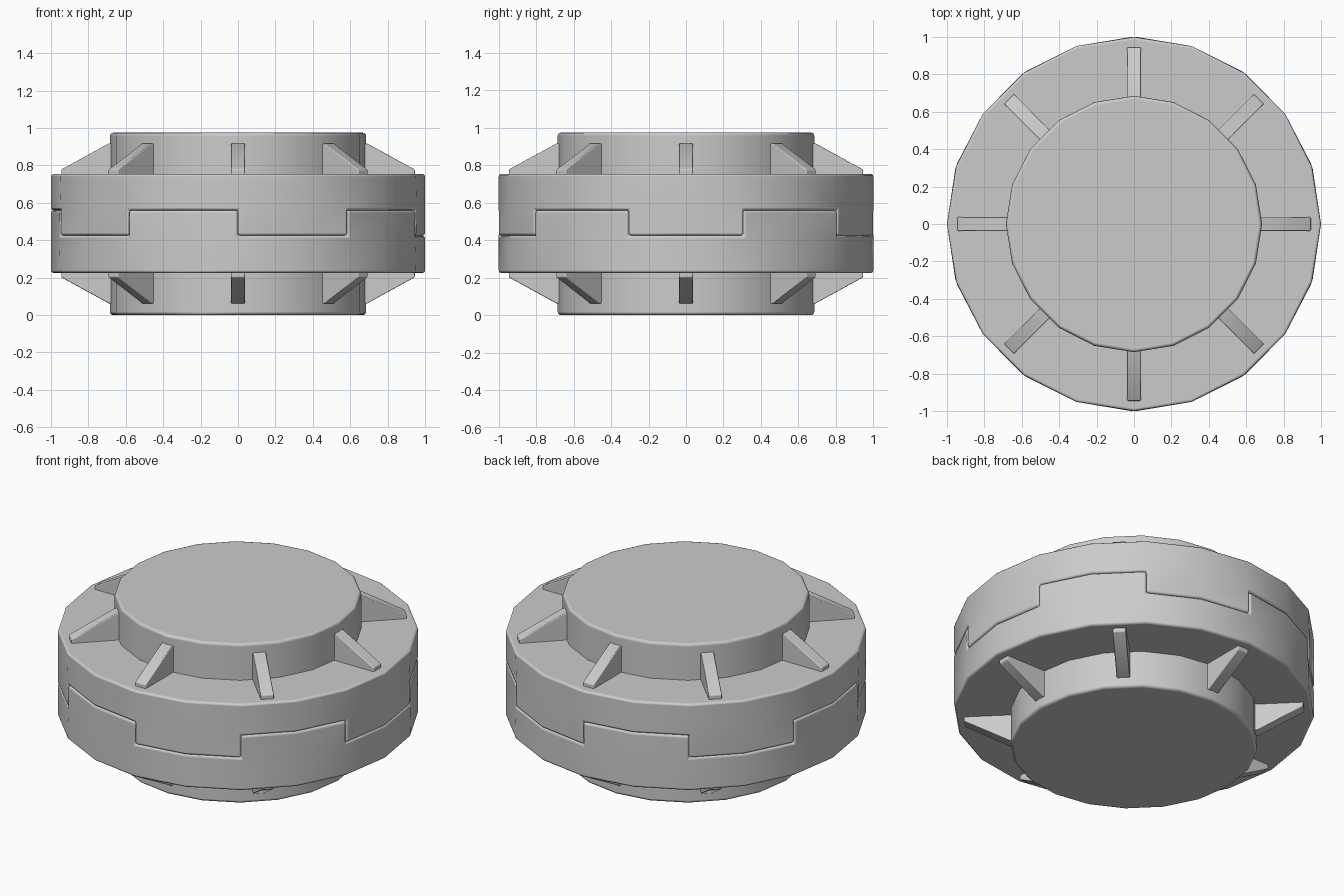
import bpy, bmesh, math
from mathutils import Matrix

if "Cube" in bpy.data.objects:
    bpy.data.objects.remove(bpy.data.objects["Cube"])

SIDES = 20          # sides of the round bodies
TEETH = 10          # alternating tooth sectors around the seam


def finish(name, bm, bevel):
    bmesh.ops.recalc_face_normals(bm, faces=bm.faces)
    me = bpy.data.meshes.new(name)
    bm.to_mesh(me)
    bm.free()
    for p in me.polygons:
        p.use_smooth = True
    ob = bpy.data.objects.new(name, me)
    bpy.context.collection.objects.link(ob)
    m = ob.modifiers.new("rounded_edges", 'BEVEL')
    m.width = bevel
    m.segments = 3
    m.limit_method = 'ANGLE'
    m.angle_limit = math.radians(30)
    m.harden_normals = True
    return ob


def ring(bm, r, z):
    out = []
    for i in range(SIDES):
        a = -math.pi / 2 + 2 * math.pi * i / SIDES
        out.append(bm.verts.new((r * math.cos(a), r * math.sin(a), z)))
    return out


def bridge(bm, a, b):
    return [bm.faces.new((a[i], a[(i + 1) % SIDES], b[(i + 1) % SIDES], b[i]))
            for i in range(SIDES)]


def toothed_half(name, base, root, tip, parity):
    # disc whose seam side carries five interlocking teeth
    bm = bmesh.new()
    low, top, inner = ring(bm, 1, base), ring(bm, 1, root), ring(bm, 0.6, root)
    bm.faces.new(low)
    bridge(bm, low, top)
    rim = bridge(bm, top, inner)
    bm.faces.new(inner)
    bmesh.ops.recalc_face_normals(bm, faces=bm.faces)
    per = SIDES // TEETH
    teeth = [f for i, f in enumerate(rim) if (i // per) % 2 == parity]
    res = bmesh.ops.extrude_face_region(bm, geom=teeth)
    bmesh.ops.delete(bm, geom=[f for f in teeth if f.is_valid], context='FACES_ONLY')
    for v in res["geom"]:
        if isinstance(v, bmesh.types.BMVert):
            v.co.z = tip
    finish(name, bm, 0.015)


def hub(name, z0, z1):
    bm = bmesh.new()
    a, b = ring(bm, 0.685, z0), ring(bm, 0.685, z1)
    bm.faces.new(a)
    bridge(bm, a, b)
    bm.faces.new(b)
    finish(name, bm, 0.018)


def ribs(name, flip):
    # eight sloped ribs between hub and flange
    profile = [(0.6, 0.72), (0.945, 0.72), (0.945, 0.778), (0.69, 0.918), (0.6, 0.918)]
    bm = bmesh.new()
    for k in range(8):
        rot = Matrix.Rotation(k * math.pi / 4, 4, 'Z')
        sides = []
        for y in (-0.037, 0.037):
            vs = [bm.verts.new((r, y, 0.98 - z if flip else z)) for r, z in profile]
            bm.faces.new(vs)
            bmesh.ops.transform(bm, matrix=rot, verts=vs)
            sides.append(vs)
        a, b = sides
        n = len(profile)
        for i in range(n):
            bm.faces.new((a[i], a[(i + 1) % n], b[(i + 1) % n], b[i]))
    finish(name, bm, 0.006)


# flanges meeting at the toothed seam
toothed_half("lower_flange", 0.225, 0.425, 0.56, 1)
toothed_half("upper_flange", 0.755, 0.56, 0.425, 0)

# end hubs
hub("lower_hub", 0.0, 0.3)
hub("upper_hub", 0.68, 0.975)

# ribs on both ends
ribs("lower_ribs", True)
ribs("upper_ribs", False)
